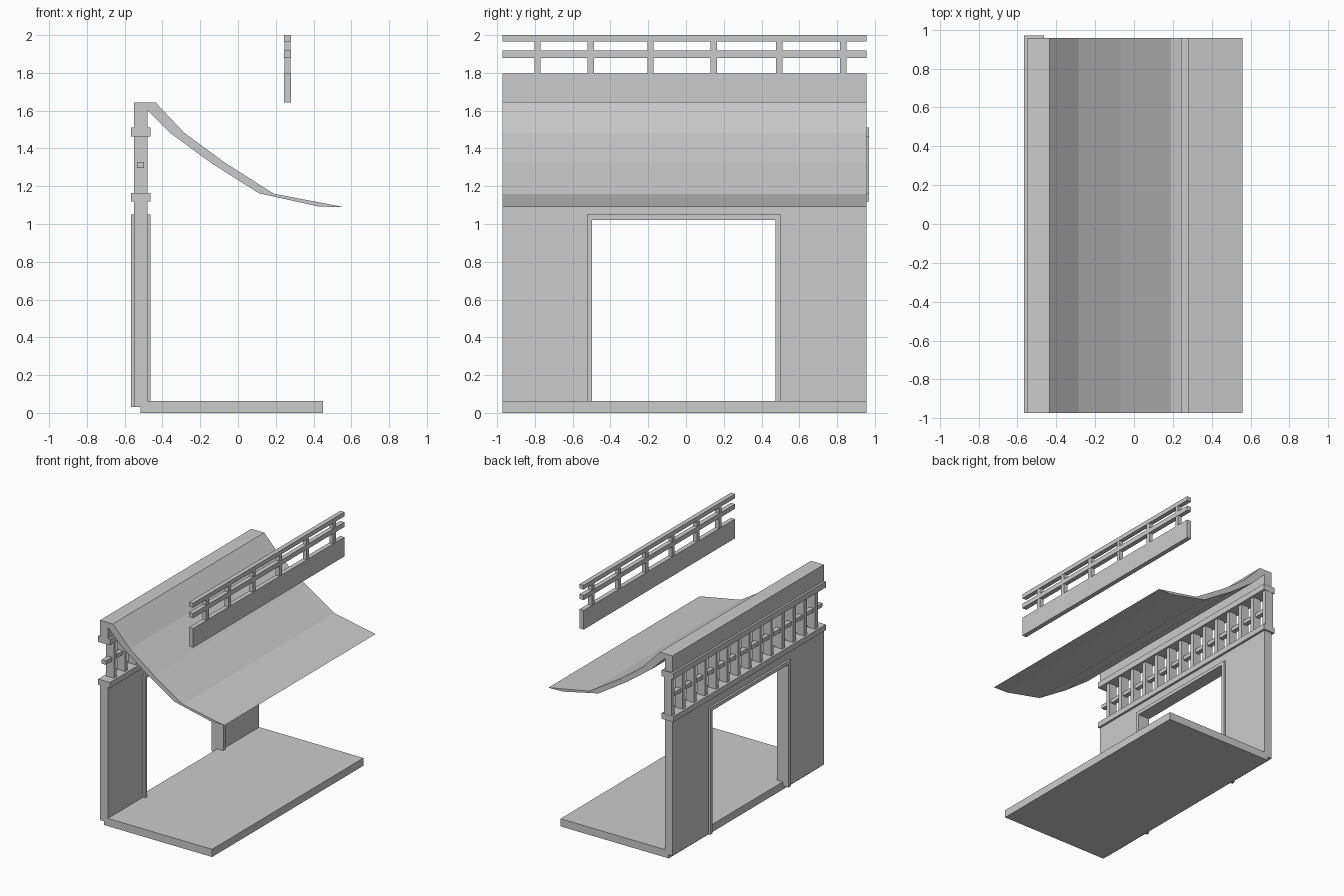
import bpy, bmesh

if "Cube" in bpy.data.objects:
    bpy.data.objects.remove(bpy.data.objects["Cube"])

Y0, Y1 = -0.972, 0.956          # common depth range


def box(name, x0, x1, y0, y1, z0, z1):
    bm = bmesh.new()
    bmesh.ops.create_cube(bm, size=1)
    for v in bm.verts:
        v.co.x = x0 if v.co.x < 0 else x1
        v.co.y = y0 if v.co.y < 0 else y1
        v.co.z = z0 if v.co.z < 0 else z1
    return finish(name, bm)


def extrude(name, pts, axis, a, b):
    """Closed profile swept along y (points are x,z) or x (points are y,z)."""
    bm = bmesh.new()
    vs = [bm.verts.new((p, a, q) if axis == 'y' else (a, p, q)) for p, q in pts]
    face = bm.faces.new(vs)
    new = bmesh.ops.extrude_face_region(bm, geom=[face])['geom']
    d = (0, b - a, 0) if axis == 'y' else (b - a, 0, 0)
    bmesh.ops.translate(bm, vec=d, verts=[g for g in new if isinstance(g, bmesh.types.BMVert)])
    bmesh.ops.recalc_face_normals(bm, faces=bm.faces)
    return finish(name, bm)


def finish(name, bm):
    me = bpy.data.meshes.new(name)
    bm.to_mesh(me)
    bm.free()
    ob = bpy.data.objects.new(name, me)
    bpy.context.collection.objects.link(ob)
    return ob


# Floor slab
box("floor", -0.515, 0.45, Y0, Y1, 0, 0.062)

# Wall with doorway
extrude("wall", [(Y0, 0.03), (-0.51, 0.03), (-0.51, 1.035), (0.488, 1.035), (0.488, 0.03),
                 (Y1, 0.03), (Y1, 1.13), (Y0, 1.13)], 'x', -0.55, -0.48)

# Door frame, an upside-down U
extrude("door_frame", [(-0.525, 0.03), (-0.498, 0.03), (-0.498, 1.022), (0.473, 1.022),
                       (0.473, 0.03), (0.5, 0.03), (0.5, 1.05), (-0.525, 1.05)],
        'x', -0.567, -0.462)

# Beams above and below the lattice
box("lower_beam", -0.567, -0.462, Y0, 0.97, 1.118, 1.163)
box("upper_beam", -0.567, -0.462, Y0, 0.97, 1.462, 1.51)

# Lattice: upright slats and one horizontal bar
for i in range(14):
    y = -0.878 + i * 0.1407
    box(f"lattice_slat_{i + 1}", -0.55, -0.48, y - 0.017, y + 0.017, 1.15, 1.475)
box("lattice_bar", -0.535, -0.498, Y0, Y1, 1.296, 1.328)

# Curved roof joined to the wall top
extrude("roof", [(-0.55, 1.49), (-0.55, 1.642), (-0.435, 1.642), (-0.285, 1.483), (-0.07, 1.325),
                 (0.19, 1.16), (0.558, 1.09), (0.43, 1.092), (0.11, 1.163), (-0.145, 1.325),
                 (-0.36, 1.483), (-0.48, 1.602), (-0.48, 1.49)], 'y', Y0, Y1)

# Balcony railing
box("railing_board", 0.243, 0.28, Y0, Y1, 1.642, 1.797)
box("railing_middle_rail", 0.243, 0.28, Y0, Y1, 1.88, 1.918)
box("railing_top_rail", 0.243, 0.28, Y0, Y1, 1.965, 2.0)
for i, y in enumerate((-0.786, -0.504, -0.188, 0.147, 0.493, 0.832)):
    box(f"railing_post_{i + 1}", 0.245, 0.278, y - 0.017, y + 0.017, 1.79, 1.97)
